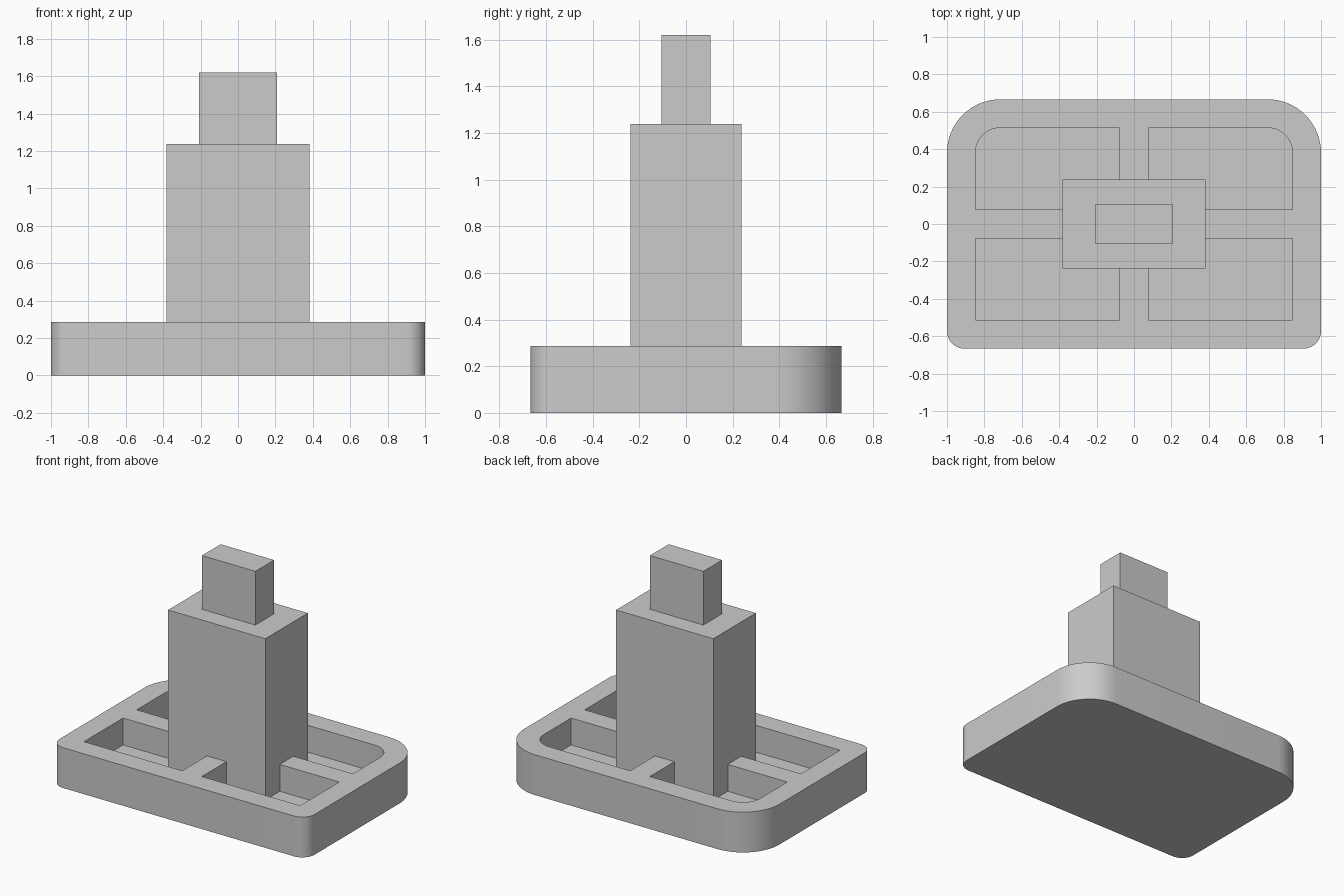
import bpy
import bmesh
from math import cos, sin, pi, radians

if "Cube" in bpy.data.objects:
    bpy.data.objects.remove(bpy.data.objects["Cube"], do_unlink=True)

U = 2 / 21                      # module: the base is 21 x 14 x 3 modules
WALL, FLOOR, RIM = 1.6, 1, 3
HALF_X, HALF_Y = 10.5, 7
BACK_R, FRONT_R = 3, 1

grey = bpy.data.materials.new("plain grey")
grey.use_nodes = True
colour = (0.6, 0.6, 0.6, 1)
grey.diffuse_color = colour
grey.node_tree.nodes["Principled BSDF"].inputs["Base Color"].default_value = colour


def outline(x0, x1, y0, y1, radii, steps=16):
    """Counter-clockwise rectangle; radii start at the back left corner (+x, +y)."""
    corners = [(x1, y1, -1, -1), (x0, y1, 1, -1), (x0, y0, 1, 1), (x1, y0, -1, 1)]
    points = []
    for i, (x, y, dx, dy) in enumerate(corners):
        r = radii[i]
        for k in range(steps + 1 if r else 1):
            a = (i + k / steps) * pi / 2
            points.append((x + r * (dx + cos(a)), y + r * (dy + sin(a))) if r else (x, y))
    return points


def add_prism(bm, points, z0, z1):
    low = [bm.verts.new((x * U, y * U, z0 * U)) for x, y in points]
    high = [bm.verts.new((x * U, y * U, z1 * U)) for x, y in points]
    bm.faces.new(low[::-1])
    bm.faces.new(high)
    for i in range(len(points)):
        j = (i + 1) % len(points)
        bm.faces.new((low[i], low[j], high[j], high[i]))


def make_object(name, prisms):
    bm = bmesh.new()
    for prism in prisms:
        add_prism(bm, *prism)
    mesh = bpy.data.meshes.new(name)
    bm.to_mesh(mesh)
    bm.free()
    mesh.materials.append(grey)
    obj = bpy.data.objects.new(name, mesh)
    bpy.context.collection.objects.link(obj)
    return obj


def block(name, half_x, half_y, z0, z1):
    points = outline(-half_x, half_x, -half_y, half_y, (0, 0, 0, 0))
    return make_object(name, [(points, z0, z1)])


# Base slab with large back corners and small front corners
base = make_object("base", [(outline(-HALF_X, HALF_X, -HALF_Y, HALF_Y,
                                     (BACK_R, BACK_R, FRONT_R, FRONT_R)), 0, RIM)])

# Four pockets that leave an outer rim and a cross of ribs
inner, px, py = WALL / 2, HALF_X - WALL, HALF_Y - WALL
r = BACK_R - WALL
pockets = [(outline(inner, px, inner, py, (r, 0, 0, 0)), FLOOR, RIM + 1),
           (outline(-px, -inner, inner, py, (0, r, 0, 0)), FLOOR, RIM + 1),
           (outline(-px, -inner, -py, -inner, (0, 0, 0, 0)), FLOOR, RIM + 1),
           (outline(inner, px, -py, -inner, (0, 0, 0, 0)), FLOOR, RIM + 1)]
cutter = make_object("pocket_cutter", pockets)
cutter.hide_render = True
cut = base.modifiers.new("pockets", "BOOLEAN")
cut.operation = "DIFFERENCE"
cut.solver = "EXACT"
cut.object = cutter

bpy.ops.object.select_all(action="DESELECT")
bpy.context.view_layer.objects.active = base
base.select_set(True)
bpy.ops.object.modifier_apply(modifier=cut.name)
bpy.data.objects.remove(cutter, do_unlink=True)
bpy.ops.object.shade_smooth_by_angle(angle=radians(30))

# Column rising from the pocket floor, and the small block on top
block("column", 4, 2.5, FLOOR, 13)
block("top_block", 2.2, 1.1, 13, 17)
